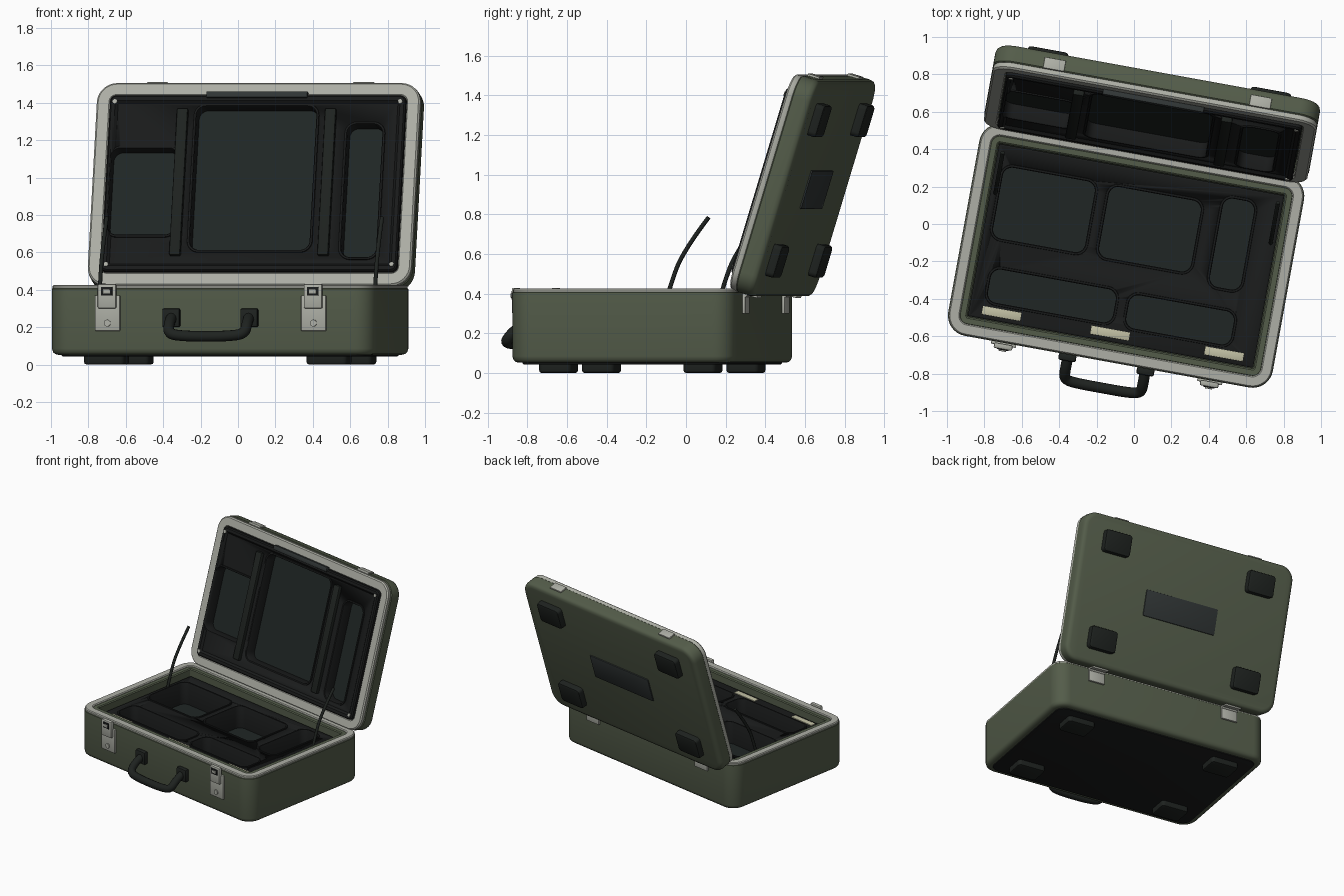
import bpy, bmesh, math
from mathutils import Matrix, Vector

if "Cube" in bpy.data.objects:
    bpy.data.objects.remove(bpy.data.objects["Cube"])

# Frames: the whole case is turned on the ground, the lid is swung open on its hinge
CASE = Matrix.Rotation(math.radians(-10.3), 4, 'Z') @ Matrix.Translation((-0.011, 0, 0))
LID = CASE @ Matrix.Translation((0, 0.40, 0.41)) @ Matrix.Rotation(math.radians(73), 4, 'X')
W, D, H = 1.764, 1.15, 1.14
BC, LC = (0, -0.175), (0, 0.57)


def mat(name, c):
    m = bpy.data.materials.new(name)
    m.diffuse_color = (*c, 1)
    m.use_nodes = True
    m.node_tree.nodes["Principled BSDF"].inputs["Base Color"].default_value = m.diffuse_color
    return m


GREEN = mat("olive_paint", (0.088, 0.108, 0.068))
GREY = mat("light_metal", (0.42, 0.43, 0.38))
BLACK = mat("black_foam", (0.010, 0.011, 0.011))
RUBBER = mat("rubber", (0.013, 0.016, 0.014))
LINER = mat("dark_liner", (0.014, 0.019, 0.018))
PLATE = mat("dark_plate", (0.030, 0.036, 0.036))
CREAM = mat("cream_label", (0.55, 0.54, 0.38))


def finish(ob, m, frame):
    ob.matrix_world = frame
    ob.data.materials.append(m)
    bpy.ops.object.select_all(action='DESELECT')
    ob.select_set(True)
    bpy.context.view_layer.objects.active = ob
    if ob.type == 'CURVE':
        bpy.ops.object.convert(target='MESH')
        ob = bpy.context.object
    bpy.ops.object.shade_smooth_by_angle(angle=math.radians(35))
    return ob


def loft(name, m, frame, centre, size, r, profile, caps=(True, True), close=False):
    """Rounded rectangles swept through a profile of (inset, z)."""
    bm = bmesh.new()
    rings = []
    for inset, z in profile:
        hw, hd, rr = size[0] / 2 - inset, size[1] / 2 - inset, max(r - inset, 0.004)
        ring = []
        for k, (sx, sy) in enumerate(((1, 1), (-1, 1), (-1, -1), (1, -1))):
            for i in range(9):
                a = math.pi / 2 * (k + i / 8)
                ring.append(bm.verts.new((centre[0] + sx * (hw - rr) + rr * math.cos(a),
                                          centre[1] + sy * (hd - rr) + rr * math.sin(a), z)))
        rings.append(ring)
    pairs = list(zip(rings, rings[1:])) + ([(rings[-1], rings[0])] if close else [])
    for a, b in pairs:
        for i in range(len(a)):
            j = (i + 1) % len(a)
            bm.faces.new((a[i], a[j], b[j], b[i]))
    if caps[0] and not close:
        bm.faces.new(rings[0][::-1])
    if caps[1] and not close:
        bm.faces.new(rings[-1])
    bmesh.ops.recalc_face_normals(bm, faces=bm.faces)
    me = bpy.data.meshes.new(name)
    bm.to_mesh(me)
    bm.free()
    ob = bpy.data.objects.new(name, me)
    bpy.context.collection.objects.link(ob)
    return finish(ob, m, frame)


def pad(name, m, frame, centre, size, z0, z1, r=0.02, b=0.006):
    """Rounded pad with a softened upper edge (z1 may lie below z0)."""
    s = 1 if z1 > z0 else -1
    return loft(name, m, frame, centre, size, r, [(0, z0), (0, z1 - s * b), (b * 0.3, z1 - s * b * 0.3), (b, z1)])


def box(name, m, frame, loc, size, bevel=0.005):
    bm = bmesh.new()
    bmesh.ops.create_cube(bm, size=1, matrix=Matrix.Translation(loc) @ Matrix.Diagonal((*size, 1)))
    bmesh.ops.bevel(bm, geom=bm.edges[:], offset=bevel, segments=2, affect='EDGES', profile=0.5)
    me = bpy.data.meshes.new(name)
    bm.to_mesh(me)
    bm.free()
    ob = bpy.data.objects.new(name, me)
    bpy.context.collection.objects.link(ob)
    return finish(ob, m, frame)


def rod(name, m, frame, points, radius):
    cu = bpy.data.curves.new(name, 'CURVE')
    cu.dimensions, cu.bevel_depth, cu.bevel_resolution, cu.use_fill_caps = '3D', radius, 4, True
    sp = cu.splines.new('NURBS')
    sp.points.add(len(points) - 1)
    for p, co in zip(sp.points, points):
        p.co = (*co, 1)
    sp.order_u, sp.use_endpoint_u, sp.resolution_u = 3, True, 6
    ob = bpy.data.objects.new(name, cu)
    bpy.context.collection.objects.link(ob)
    return finish(ob, m, frame)


def disc(name, m, frame, loc, axis, radius, depth):
    bm = bmesh.new()
    rot = Vector((0, 0, 1)).rotation_difference(Vector(axis)).to_matrix().to_4x4()
    bmesh.ops.create_cone(bm, cap_ends=True, segments=20, radius1=radius, radius2=radius, depth=depth,
                          matrix=Matrix.Translation(loc) @ rot)
    me = bpy.data.meshes.new(name)
    bm.to_mesh(me)
    bm.free()
    ob = bpy.data.objects.new(name, me)
    bpy.context.collection.objects.link(ob)
    return finish(ob, m, frame)


def pockets(body, frame, specs, top, floor, label):
    """Cut each pocket from the body and line it with a lipped tray."""
    for i, (u, v, w, d) in enumerate(specs):
        cut = loft("pocket_cutter", BLACK, frame, (u, v), (w, d), 0.05, [(-0.004, floor - 0.004), (-0.004, top + 0.1)])
        mod = body.modifiers.new("pocket", 'BOOLEAN')
        mod.object, mod.solver = cut, 'EXACT'
        bpy.context.view_layer.objects.active = body
        bpy.ops.object.modifier_apply(modifier=mod.name)
        bpy.data.objects.remove(cut)
        loft(f"{label}_pocket_lip_{i}", BLACK, frame, (u, v), (w, d), 0.05,
             [(-0.016, top - 0.002), (-0.014, top + 0.007), (-0.004, top + 0.007), (0, top), (0, floor)], (False, False))
        loft(f"{label}_pocket_floor_{i}", LINER, frame, (u, v), (w, d), 0.05, [(0, floor - 0.003), (0, floor)])


# Base tub, rim and underside
loft("base_shell", GREEN, CASE, BC, (W, D), 0.11,
     [(0.035, 0.052), (0.018, 0.056), (0.006, 0.066), (0, 0.085), (0, 0.405), (0.008, 0.412),
      (0.062, 0.412), (0.066, 0.418), (0.095, 0.418), (0.103, 0.412), (0.108, 0.12)])
loft("base_rim", GREY, CASE, BC, (W, D), 0.11,
     [(0.004, 0.405), (0.004, 0.42), (0.01, 0.426), (0.058, 0.426), (0.064, 0.42), (0.064, 0.405)], close=True)
pad("base_underside", BLACK, CASE, BC, (W - 0.10, D - 0.10), 0.06, 0.044, 0.07)
foam = loft("base_foam", BLACK, CASE, BC, (W, D), 0.11, [(0.107, 0.10), (0.107, 0.36), (0.115, 0.366)])
pockets(foam, CASE, [(-0.476, -0.012, 0.50, 0.385), (0.10, -0.012, 0.50, 0.385), (0.546, -0.012, 0.17, 0.48),
                     (-0.352, -0.457, 0.68, 0.18), (0.345, -0.46, 0.57, 0.18)], 0.366, 0.20, "base")
for i, u in enumerate((-0.60, -0.01, 0.609)):
    box(f"label_{i}", CREAM, CASE, (u, -0.597, 0.369), (0.21, 0.045, 0.008), 0.002)

# Lid shell, rim and inner panel
loft("lid_shell", GREEN, LID, LC, (W, H), 0.11,
     [(0.035, -0.102), (0.016, -0.098), (0.005, -0.088), (0, -0.07), (0, -0.006), (0.006, 0), (0.07, 0), (0.075, -0.07)])
loft("lid_rim", GREY, LID, LC, (W, H), 0.11,
     [(0.008, -0.002), (0.003, 0.006), (0.003, 0.026), (0.012, 0.035), (0.07, 0.035), (0.076, 0.028), (0.076, -0.002)],
     close=True)
panel = loft("lid_panel", BLACK, LID, LC, (W, H), 0.11,
             [(0.079, -0.068), (0.079, 0.046), (0.087, 0.055), (0.108, 0.055), (0.122, 0.04)])
pockets(panel, LID, [(-0.60, 0.525, 0.36, 0.48), (-0.004, 0.60, 0.65, 0.80), (0.59, 0.53, 0.19, 0.74)], 0.04, -0.035, "lid")
for i, u in enumerate((-0.405, 0.40)):
    box(f"lid_strap_{i}", RUBBER, LID, (u, 0.575, 0.05), (0.06, 0.82, 0.035), 0.008)
box("lid_top_plate", PLATE, LID, (-0.005, 1.063, 0.05), (0.55, 0.035, 0.03), 0.004)
for i, (u, w) in enumerate([(u, w) for u in (-0.775, 0.775) for w in (0.115, 1.025)]):
    disc(f"panel_screw_{i}", GREY, LID, (u, w, 0.056), (0, 0, 1), 0.012, 0.008)
pad("lid_back_plate", PLATE, LID, LC, (0.60, 0.20), -0.095, -0.110, 0.008, 0.003)

# Feet under the base and on the lid
for i, (sx, sy) in enumerate([(a, b) for a in (-1, 1) for b in (-1, 1)]):
    pad(f"base_foot_{i}", RUBBER, CASE, (sx * 0.605, BC[1] + sy * 0.37), (0.222, 0.168), 0.05, 0, 0.025, 0.014)
    pad(f"lid_foot_{i}", RUBBER, LID, (sx * 0.605, LC[1] + sy * 0.37), (0.222, 0.168), -0.095, -0.148, 0.025, 0.014)

# Latches, lid catches, hinges and stay rods on both sides
for side, s in (("left", -1), ("right", 1)):
    u = s * 0.56
    box(f"latch_plate_{side}", GREY, CASE, (u, -0.755, 0.275), (0.135, 0.02, 0.19), 0.004)
    box(f"latch_lever_{side}", GREY, CASE, (u, -0.77, 0.365), (0.10, 0.03, 0.13), 0.008)
    box(f"latch_slot_{side}", BLACK, CASE, (u, -0.785, 0.392), (0.062, 0.008, 0.045), 0.002)
    box(f"latch_hook_{side}", GREY, CASE, (u, -0.79, 0.39), (0.04, 0.012, 0.022), 0.003)
    disc(f"latch_screw_{side}", GREY, CASE, (u, -0.767, 0.222), (0, 1, 0), 0.018, 0.012)
    box(f"lid_catch_{side}", GREY, LID, (u, H + 0.002, -0.03), (0.115, 0.018, 0.062), 0.004)
    box(f"hinge_base_leaf_{side}", GREY, CASE, (u, 0.406, 0.345), (0.13, 0.018, 0.09), 0.004)
    box(f"hinge_lid_leaf_{side}", GREY, LID, (u, -0.003, -0.045), (0.13, 0.014, 0.07), 0.004)
    disc(f"hinge_pin_{side}", GREY, CASE, (u, 0.412, 0.395), (1, 0, 0), 0.013, 0.13)
    rod(f"stay_rod_{side}", RUBBER, CASE, [(s * 0.748, v, z) for v, z in
        ((0.025, 0.34), (0.05, 0.43), (0.115, 0.61), (0.25, 0.785))], 0.011)
    # Handle mount
    box(f"handle_mount_{side}", RUBBER, CASE, (s * 0.212, -0.765, 0.25), (0.095, 0.04, 0.10), 0.01)

# Carrying handle
half = [(0.21, -0.77, 0.25), (0.212, -0.83, 0.225), (0.208, -0.885, 0.165), (0.13, -0.893, 0.153)]
rod("handle_grip", RUBBER, CASE, [(-x, y, z) for x, y, z in half] + [(0, -0.893, 0.150)] + half[::-1], 0.029)
